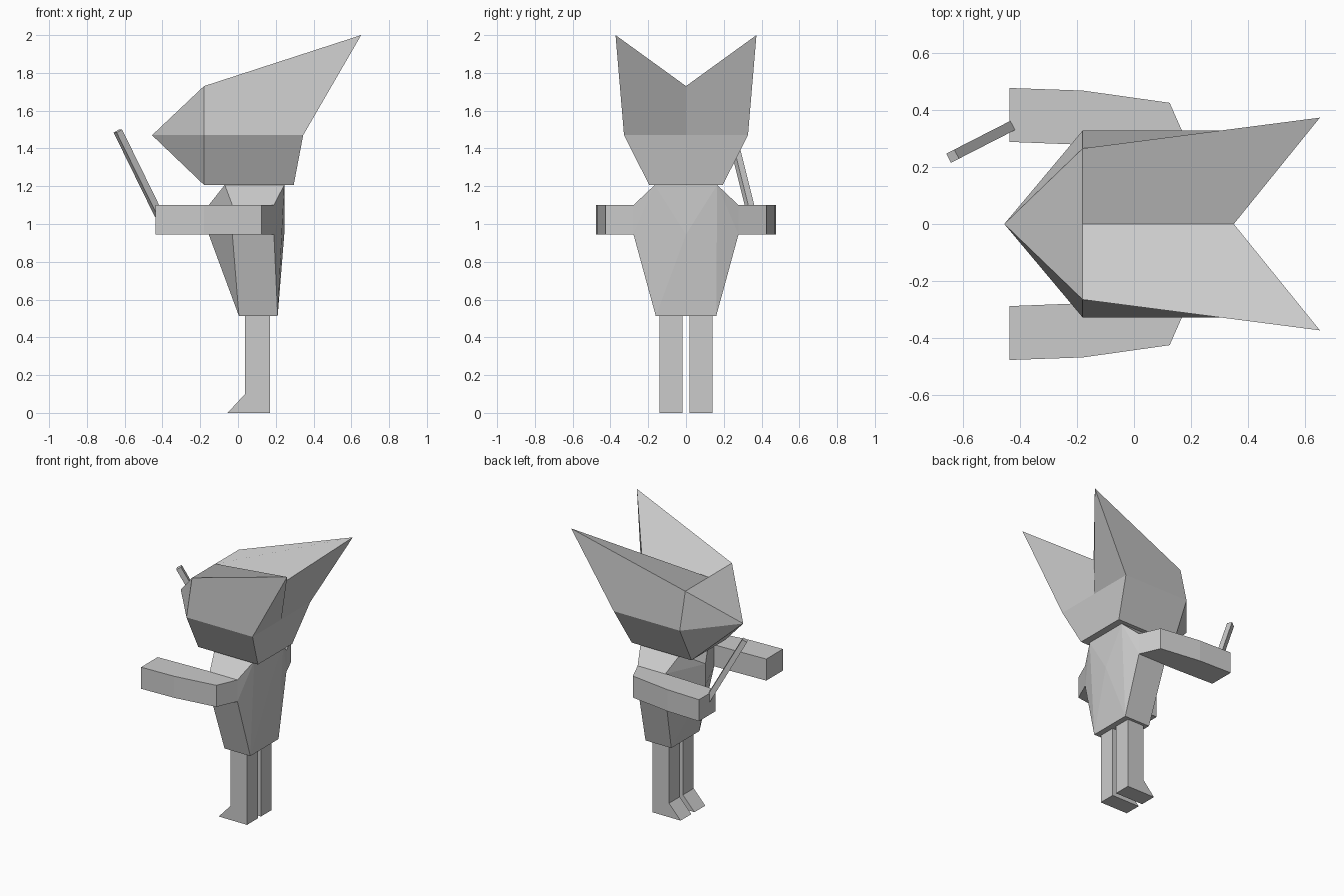
import bpy, bmesh
from mathutils import Vector

if "Cube" in bpy.data.objects:
    bpy.data.objects.remove(bpy.data.objects["Cube"])

grey = bpy.data.materials.new("plain_grey")
grey.use_nodes = True
colour = (0.6, 0.6, 0.6, 1)
grey.diffuse_color = colour
grey.node_tree.nodes["Principled BSDF"].inputs["Base Color"].default_value = colour


def finish(name, bm):
    """Turn a bmesh into a flat shaded object."""
    bmesh.ops.recalc_face_normals(bm, faces=bm.faces[:])
    mesh = bpy.data.meshes.new(name)
    bm.to_mesh(mesh)
    bm.free()
    mesh.materials.append(grey)
    obj = bpy.data.objects.new(name, mesh)
    bpy.context.collection.objects.link(obj)
    return obj


def prism(name, outline, start, depth):
    """Extrude a closed outline of 3D points along a vector."""
    bm = bmesh.new()
    face = bm.faces.new([bm.verts.new(Vector(p) + Vector(start)) for p in outline])
    new = bmesh.ops.extrude_face_region(bm, geom=[face], use_keep_orig=True)["geom"]
    moved = [v for v in new if isinstance(v, bmesh.types.BMVert)]
    bmesh.ops.translate(bm, verts=moved, vec=depth)
    return finish(name, bm)


# Head: one half described by named corners, then repeated on the other side
corner = {
    "nose": (-0.455, 0, 1.47),
    "brow": (-0.18, 0.265, 1.73), "brow_mid": (-0.18, 0, 1.73),
    "cheek": (-0.18, 0.328, 1.47),
    "chin": (-0.18, 0.195, 1.207), "chin_mid": (-0.18, 0, 1.207),
    "tip": (0.652, 0.373, 2.0), "notch": (0.35, 0, 1.73),
    "back": (0.345, 0.328, 1.47), "back_mid": (0.345, 0, 1.47),
    "nape": (0.295, 0.195, 1.207), "nape_mid": (0.295, 0, 1.207),
}
head_faces = [
    "nose brow_mid brow", "nose brow cheek", "nose cheek chin", "nose chin chin_mid",
    "brow_mid brow tip notch", "brow cheek back tip", "cheek chin nape back",
    "tip back back_mid notch", "back nape nape_mid back_mid", "chin chin_mid nape_mid nape",
]
bm = bmesh.new()
for side in (1, -1):
    verts = {k: bm.verts.new((x, y * side, z)) for k, (x, y, z) in corner.items()}
    for names in head_faces:
        bm.faces.new([verts[n] for n in names.split()])
bmesh.ops.remove_doubles(bm, verts=bm.verts[:], dist=0.0001)
finish("head", bm)

# Torso: convex body with a ridge down the chest and the back
bm = bmesh.new()
for side in (1, -1):
    for x, y, z in [(-0.07, 0.165, 1.207), (0.245, 0.165, 1.207),
                    (0.005, 0.16, 0.513), (0.21, 0.16, 0.513)]:
        bm.verts.new((x, y * side, z))
    for z in (0.945, 1.1):
        bm.verts.new((-0.03, 0.278 * side, z))
        bm.verts.new((0.19, 0.278 * side, z))
for z in (0.945, 1.1):
    bm.verts.new((-0.155, 0, z))
    bm.verts.new((0.245, 0, z))
bmesh.ops.convex_hull(bm, input=bm.verts[:])
bmesh.ops.dissolve_limit(bm, angle_limit=0.03, verts=bm.verts[:], edges=bm.edges[:])
finish("torso", bm)

# Arms and legs
arm = [(0.19, 0.278), (0.125, 0.425), (-0.18, 0.468), (-0.437, 0.477),
       (-0.437, 0.288), (-0.18, 0.278), (-0.03, 0.274)]
leg = [(-0.055, 0), (0.17, 0), (0.17, 0.515), (0.037, 0.515), (0.037, 0.1)]
for side, label in ((1, "back"), (-1, "front")):
    prism(label + "_arm", [(x, y * side, 0) for x, y in arm], (0, 0, 0.945), (0, 0, 0.155))
    prism(label + "_leg", [(x, 0, z) for x, z in leg], (0, 0.018 * side, 0), (0, 0.122 * side, 0))

# Stick held in one hand
low, high = Vector((-0.417, 0.35, 1.045)), Vector((-0.636, 0.238, 1.492))
axis = high - low
across = axis.cross(Vector((0, 0, 1))).normalized() * 0.018
up = axis.cross(across).normalized() * 0.018
prism("stick", [across + up, across - up, -across - up, up - across], low, axis)
